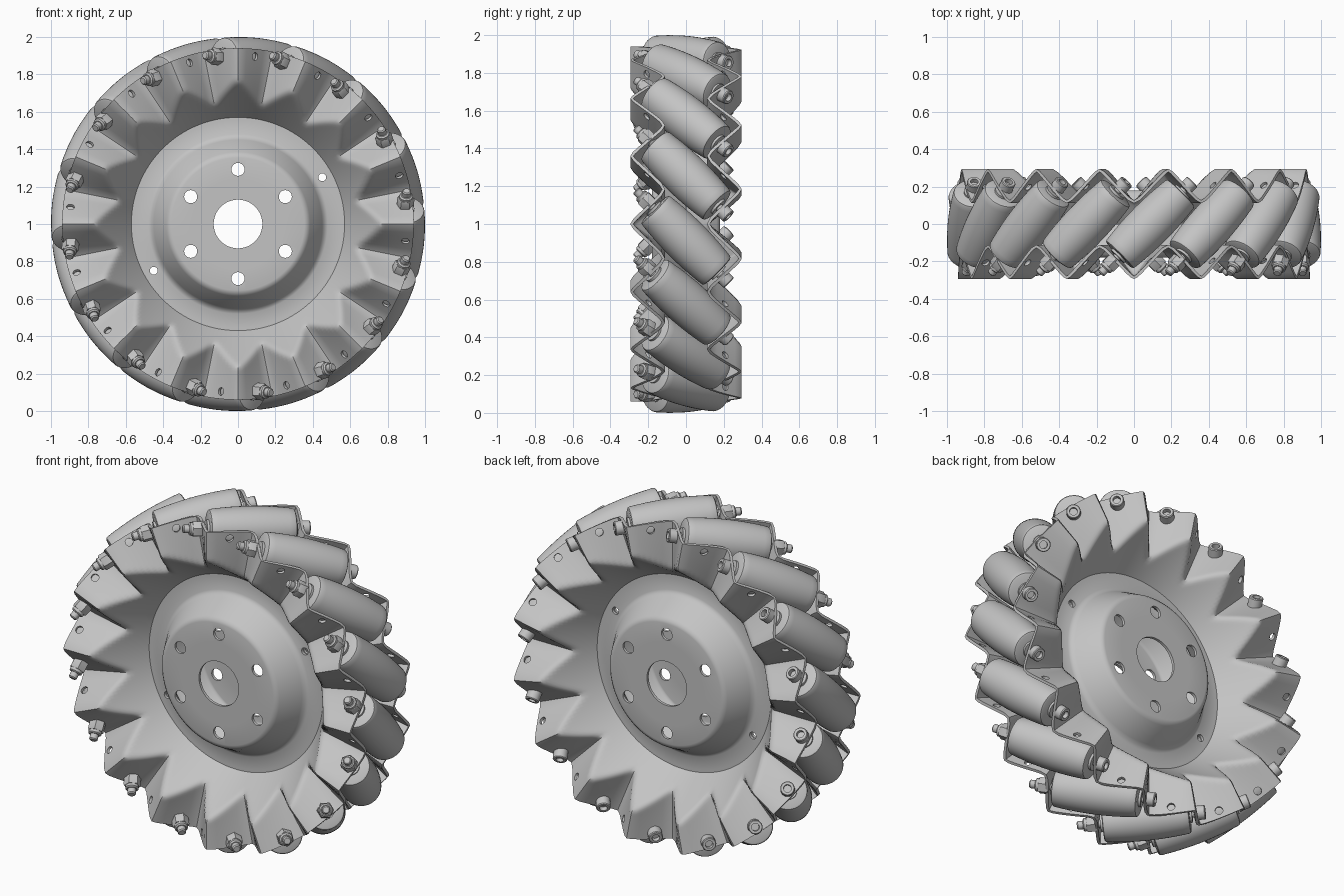
import bpy, bmesh, math
from mathutils import Matrix, Vector

cube = bpy.data.objects.get("Cube")
if cube:
    bpy.data.objects.remove(cube, do_unlink=True)

COUNT = 16                      # rollers around the wheel
STEP = 2 * math.pi / COUNT
PHASE = STEP / 4                # angle of the first roller, from the top toward +x
AXIS_R = 0.88                   # distance of roller axes from the hub axis
UP = Matrix.Translation((0, 0, 1))

grey = bpy.data.materials.new("light_grey_metal")
grey.use_nodes = True
grey.diffuse_color = (0.55, 0.55, 0.55, 1)
grey.node_tree.nodes["Principled BSDF"].inputs["Base Color"].default_value = (0.55, 0.55, 0.55, 1)


def add_object(name, mesh, matrix=None):
    ob = bpy.data.objects.new(name, mesh)
    bpy.context.collection.objects.link(ob)
    if matrix:
        ob.matrix_world = matrix
    return ob


def select(ob):
    bpy.ops.object.select_all(action='DESELECT')
    ob.select_set(True)
    bpy.context.view_layer.objects.active = ob


def new_mesh(name, bm):
    mesh = bpy.data.meshes.new(name)
    bm.normal_update()
    bm.to_mesh(mesh)
    bm.free()
    mesh.materials.append(grey)
    return mesh


def lathe(bm, profile, sides):
    """Closed turned solid about local z; profile is (radius, height) from bottom to top."""
    rings = [[bm.verts.new((r * math.cos(2 * math.pi * i / sides),
                            r * math.sin(2 * math.pi * i / sides), h))
              for i in range(sides)] for r, h in profile]
    for a, b in zip(rings, rings[1:]):
        for i in range(sides):
            j = (i + 1) % sides
            bm.faces.new((a[i], a[j], b[j], b[i]))
    bm.faces.new(rings[0][::-1])
    bm.faces.new(rings[-1])


def polar(phi, r, y=0):
    return Vector((r * math.sin(phi), y, r * math.cos(phi)))


def tangent(phi):
    return Vector((math.cos(phi), 0, -math.sin(phi)))


def frame(origin, z_axis, x_axis):
    """Matrix with the given local z and x directions."""
    z, x = z_axis.normalized(), x_axis.normalized()
    m = Matrix((x, z.cross(x), z)).transposed().to_4x4()
    m.translation = origin
    return m


# --- side plate: domed hub, flat ring, bowl and zigzag rim ---
def rim_depth(phi):
    k = 0.97
    return 0.211 + 0.084 * math.asin(k * math.cos(COUNT * phi)) / math.asin(k)


def bowl_depth(r, phi):
    cone = 0.018 + max(0, r - 0.57) * 1.42
    edge = rim_depth(phi)
    soft = 0.03
    blend = max(soft - abs(cone - edge), 0) / soft
    return min(cone, edge) - blend * blend * soft / 4


def sheet_mesh():
    hub = [(0.13, 0.18), (0.24, 0.18), (0.355, 0.18), (0.37, 0.176), (0.385, 0.162),
           (0.45, 0.045), (0.462, 0.027), (0.48, 0.018), (0.555, 0.018)]
    radii = [0.57 + 0.0135 * i for i in range(20)] + [0.85, 0.88, 0.91, 0.94]
    segs = COUNT * 16
    bm = bmesh.new()
    rows = []
    for r, d in hub + [(r, None) for r in radii]:
        row = []
        for i in range(segs):
            phi = 2 * math.pi * i / segs
            depth = bowl_depth(r, phi) if d is None else d
            row.append(bm.verts.new(polar(phi, r, -depth)))
        rows.append(row)
    for a, b in zip(rows, rows[1:]):
        for i in range(segs):
            j = (i + 1) % segs
            bm.faces.new((a[i], b[i], b[j], a[j]))
    bm.normal_update()
    if sum(f.normal.y for f in bm.faces) > 0:
        bmesh.ops.reverse_faces(bm, faces=bm.faces[:])
    return new_mesh("side_plate", bm)


def drill(bm, matrix, radius, depth):
    bmesh.ops.create_cone(bm, cap_ends=True, segments=20, radius1=radius, radius2=radius,
                          depth=depth, matrix=matrix)


def build_plate(name, turn):
    ob = add_object(name, sheet_mesh())
    ob.data.transform(turn)
    thick = ob.modifiers.new("thickness", 'SOLIDIFY')
    thick.thickness = 0.016
    thick.offset = -1
    # mounting holes, pin holes and spare rim holes
    bm = bmesh.new()
    y_axis, x_axis = Vector((0, 1, 0)), Vector((1, 0, 0))
    for k in range(6):
        drill(bm, frame(polar(k * math.pi / 3, 0.292), y_axis, x_axis), 0.035, 1)
    for k in range(2):
        drill(bm, frame(polar(math.radians(61) + k * math.pi, 0.515), y_axis, x_axis), 0.021, 0.3)
    for k in range(COUNT):
        phi = PHASE + k * STEP
        m = frame(polar(phi, 0.9, -0.205), tangent(phi) - y_axis, polar(phi, 1))
        drill(bm, turn @ m, 0.021, 0.08)
    cutter = add_object("hole_cutter", new_mesh("hole_cutter", bm))
    cutter.hide_render = True
    cut = ob.modifiers.new("holes", 'BOOLEAN')
    cut.operation = 'DIFFERENCE'
    cut.solver = 'EXACT'
    cut.object = cutter
    select(ob)
    for mod in ("thickness", "holes"):
        bpy.ops.object.modifier_apply(modifier=mod)
    bpy.data.objects.remove(cutter, do_unlink=True)
    bpy.ops.object.shade_smooth_by_angle(angle=math.radians(35))
    ob.matrix_world = UP


build_plate("front_side_plate", Matrix.Identity(4))
build_plate("back_side_plate", Matrix.Rotation(math.pi, 4, polar(PHASE, 1)))

# --- barrel roller: its curve follows the wheel's outer circle ---
HALF = 0.235
bm = bmesh.new()
barrel = []
for i in range(-8, 9):
    s = i / 8 * (HALF - 0.012)
    barrel.append((1.0 - math.hypot(AXIS_R, s * 0.7071), s))
end_r = barrel[0][0]
ends = [(end_r - 0.012, HALF), (end_r - 0.004, HALF - 0.004)]
lathe(bm, [(r, -s) for r, s in ends] + barrel + ends[::-1], 40)
roller_mesh = new_mesh("roller", bm)

# --- bolt with socket head at one end, lock nut at the other ---
bm = bmesh.new()
lathe(bm, [(0.017, -0.375), (0.023, -0.369), (0.023, 0.275)], 20)          # shank
lathe(bm, [(0.042, -0.322), (0.046, -0.317), (0.046, -0.268)], 6)          # hex nut
lathe(bm, [(0.028, -0.342), (0.036, -0.336), (0.036, -0.315)], 20)         # nut collar
for sign in (-1, 1):                                                       # washers
    lathe(bm, sorted([(0.05, sign * 0.234), (0.05, sign * 0.248)], key=lambda p: p[1]), 20)
lathe(bm, [(0.039, 0.262), (0.039, 0.315), (0.035, 0.32), (0.021, 0.3201),
           (0.021, 0.295)], 24)                                            # socket head
bolt_mesh = new_mesh("bolt", bm)

for mesh, name in ((roller_mesh, "roller"), (bolt_mesh, "roller_bolt")):
    for k in range(COUNT):
        phi = PHASE + k * STEP
        axis = tangent(phi) + Vector((0, 1, 0))
        ob = add_object(f"{name}_{k + 1:02d}", mesh,
                        UP @ frame(polar(phi, AXIS_R), axis, polar(phi, 1)))
        if k == 0:
            select(ob)
            bpy.ops.object.shade_smooth_by_angle(angle=math.radians(35))
